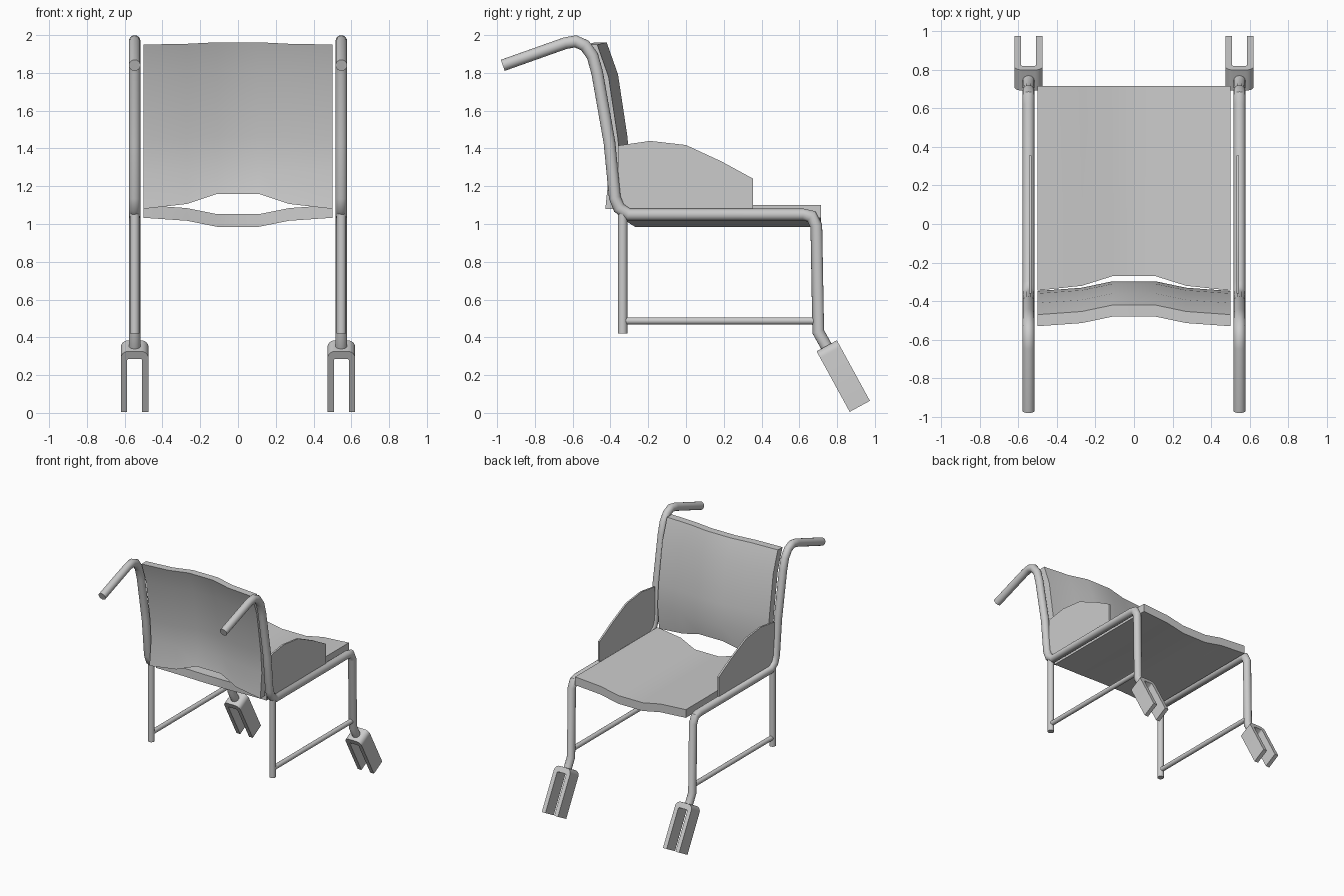
import bpy, bmesh, math
from mathutils import Vector

if "Cube" in bpy.data.objects:
    bpy.data.objects.remove(bpy.data.objects["Cube"])

TUBE_X = 0.547


def finish(obj, mirror=False):
    """Apply smoothing and optional left/right mirroring."""
    bpy.ops.object.select_all(action='DESELECT')
    bpy.context.view_layer.objects.active = obj
    obj.select_set(True)
    bpy.ops.object.shade_smooth_by_angle(angle=math.radians(38))
    if mirror:
        obj.modifiers.new("mirror", 'MIRROR')
    return obj


def mesh_object(name, bm, mirror=False):
    bmesh.ops.recalc_face_normals(bm, faces=bm.faces)
    me = bpy.data.meshes.new(name)
    bm.to_mesh(me)
    bm.free()
    obj = bpy.data.objects.new(name, me)
    bpy.context.collection.objects.link(obj)
    return finish(obj, mirror)


def loft(name, rings, mirror=False):
    """Skin closed rings of equal length and cap both ends."""
    bm = bmesh.new()
    vs = [[bm.verts.new(p) for p in r] for r in rings]
    n = len(vs[0])
    for a, b in zip(vs, vs[1:]):
        for i in range(n):
            bm.faces.new((a[i], a[(i + 1) % n], b[(i + 1) % n], b[i]))
    bm.faces.new(vs[0])
    bm.faces.new(vs[-1])
    return mesh_object(name, bm, mirror)


def tube(name, path, radius, sides=16):
    """Round tube along (y, z) points, mitred at bends, mirrored in x."""
    pts = [Vector((TUBE_X, y, z)) for y, z in path]
    side = Vector((1, 0, 0))
    rings = []
    for i, p in enumerate(pts):
        d_in = (p - pts[i - 1]).normalized() if i else (pts[1] - p).normalized()
        d_out = (pts[i + 1] - p).normalized() if i < len(pts) - 1 else d_in
        up = (d_in + d_out).normalized().cross(side)
        stretch = 1 / math.cos(d_in.angle(d_out, 0) / 2)
        ring = []
        for k in range(sides):
            a = 2 * math.pi * k / sides
            ring.append(p + radius * (math.cos(a) * side + math.sin(a) * stretch * up))
        rings.append(ring)
    return loft(name, rings, True)


# Side frame: push handle, back post, seat rail and front leg in one tube
tube("side_frame", [(-0.97, 1.84), (-0.64, 1.957), (-0.585, 1.967), (-0.535, 1.945),
                    (-0.495, 1.89), (-0.47, 1.80), (-0.405, 1.43), (-0.377, 1.14),
                    (-0.355, 1.085), (-0.305, 1.05), (0.62, 1.05), (0.665, 1.04),
                    (0.69, 0.99), (0.70, 0.43), (0.75, 0.34)], 0.031)

# Rear legs and lower side rails
tube("rear_leg", [(-0.335, 0.42), (-0.335, 1.06)], 0.025)
tube("lower_rail", [(-0.335, 0.487), (0.70, 0.487)], 0.019)

# Sagging fabric: (x, sag weight)
stations = [(-0.5, 0), (-0.27, 0.33), (-0.11, 1), (0.11, 1), (0.27, 0.33), (0.5, 0)]

# Seat
seat = []
for x, w in stations:
    drop = 0.048 * w
    rear = -0.345 + 0.075 * w
    seat.append([(x, rear, 1.033 - drop), (x, 0.715, 1.033 - drop),
                 (x, 0.715, 1.10 - drop), (x, rear, 1.10 - drop)])
loft("seat", seat)

# Backrest
front = [(-0.367, 1.08), (-0.347, 1.28), (-0.36, 1.45), (-0.41, 1.78), (-0.47, 1.95)]
back = []
for x, w in stations:
    ring = []
    for off, pts in ((0, front), (-0.06, front[::-1])):
        for y, z in pts:
            lift = 0.08 * w if z < 1.1 else 0.012 * w
            ring.append((x, y + off + 0.05 * w, z + lift))
    back.append(ring)
loft("backrest", back)

# Side guards under the arms
guard = [(-0.36, 1.05), (-0.36, 1.415), (-0.19, 1.44), (0, 1.418),
         (0.19, 1.33), (0.355, 1.24), (0.355, 1.05)]
loft("side_guard", [[(x, y, z) for y, z in guard] for x in (0.531, 0.545)], True)

# Caster forks: rounded U profile (across, along) pushed through its depth
half, wall, length, bridge, r = 0.073, 0.033, 0.365, 0.045, 0.04


def corner(cx, cs, rad, start, end, n=6):
    return [(cx + rad * math.cos(math.radians(start + (end - start) * i / n)),
             cs - rad * math.sin(math.radians(start + (end - start) * i / n)))
            for i in range(n + 1)]


inner = half - wall
profile = [(half, length)] + corner(half - r, r, r, 0, 90)
profile += corner(-half + r, r, r, 90, 180) + [(-half, length), (-inner, length)]
profile += corner(-inner + 0.01, bridge + 0.01, 0.01, 180, 90, 3)
profile += corner(inner - 0.01, bridge + 0.01, 0.01, 90, 0, 3) + [(inner, length)]
top = Vector((TUBE_X, 0.745, 0.355))
along = Vector((0, 0.175, -0.32)).normalized()
depth = Vector((0, -along.z, along.y))
loft("caster_fork", [[top + Vector((u, 0, 0)) + along * s + depth * d for u, s in profile]
                     for d in (-0.061, 0.061)], True)
